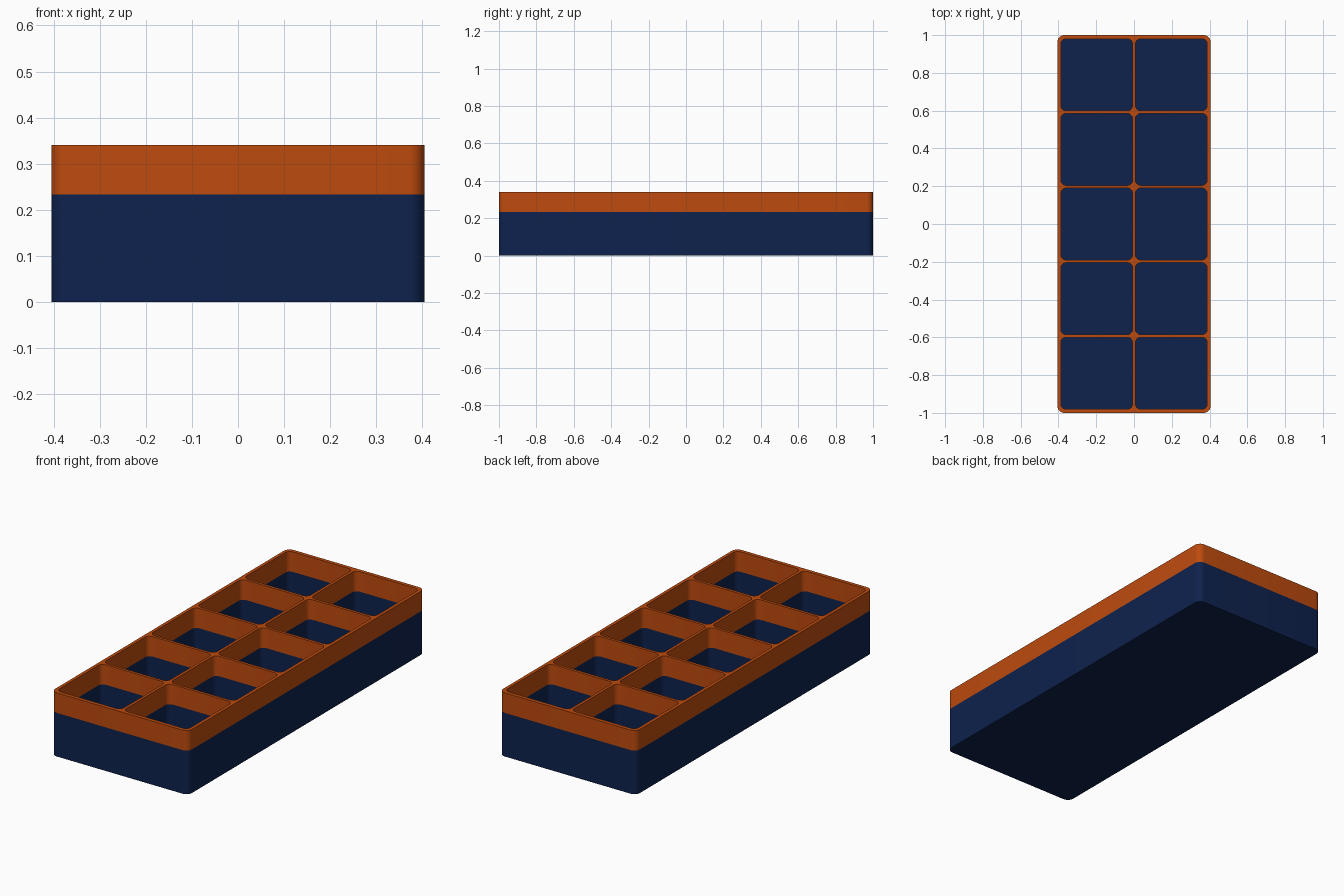
import bpy, bmesh, math

if "Cube" in bpy.data.objects:
    bpy.data.objects.remove(bpy.data.objects["Cube"])

HX, HY, H = 0.405, 1.0, 0.34    # half width, half length, height
SPLIT, FLOOR = 0.233, 0.02      # colour change height, pocket floor height
PITCH, POCKET = 0.395, 0.38     # pocket spacing and size


def material(name, rgb):
    m = bpy.data.materials.new(name)
    m.diffuse_color = (*rgb, 1)
    m.use_nodes = True
    m.node_tree.nodes["Principled BSDF"].inputs["Base Color"].default_value = m.diffuse_color
    return m


def rounded_loop(bm, cx, cy, hx, hy, r, z, n=8):
    """Closed ring of vertices along a rounded rectangle."""
    pts = []
    for k, (sx, sy) in enumerate([(1, 1), (-1, 1), (-1, -1), (1, -1)]):
        for i in range(n + 1):
            a = math.pi / 2 * (k + i / n)
            pts.append(bm.verts.new((cx + sx * (hx - r) + r * math.cos(a),
                                     cy + sy * (hy - r) + r * math.sin(a), z)))
    return pts


def wall(bm, cx, cy, hx, hy, r, levels):
    """Vertical wall through the levels, with the first ring capped."""
    rings = [rounded_loop(bm, cx, cy, hx, hy, r, z) for z in levels]
    n = len(rings[0])
    for a, b in zip(rings, rings[1:]):
        for i in range(n):
            j = (i + 1) % n
            bm.faces.new((a[i], a[j], b[j], b[i]))
    bm.faces.new(rings[0])
    top = rings[-1]
    return [bm.edges.get((top[i], top[(i + 1) % n])) for i in range(n)]


bm = bmesh.new()
# Outer shell and underside
rim = wall(bm, 0, 0, HX, HY, 0.035, (0, SPLIT, H))
# Two columns of five pockets
for col in (-0.5, 0.5):
    for row in range(-2, 3):
        rim += wall(bm, col * PITCH, row * PITCH, POCKET / 2, POCKET / 2,
                    0.028, (FLOOR, SPLIT, H))
# Top rim and dividers
bmesh.ops.triangle_fill(bm, edges=rim, use_beauty=True, normal=(0, 0, 1))
bmesh.ops.recalc_face_normals(bm, faces=bm.faces)
# Lower part blue, upper band orange
for f in bm.faces:
    f.material_index = int(f.calc_center_median().z > SPLIT)

mesh = bpy.data.meshes.new("divided_tray")
bm.to_mesh(mesh)
bm.free()
mesh.materials.append(material("navy blue", (0.0044, 0.016, 0.076)))
mesh.materials.append(material("burnt orange", (0.515, 0.07, 0.0044)))
tray = bpy.data.objects.new("divided_tray", mesh)
bpy.context.collection.objects.link(tray)
bpy.context.view_layer.objects.active = tray
tray.select_set(True)
bpy.ops.object.shade_smooth_by_angle(angle=math.radians(30))
